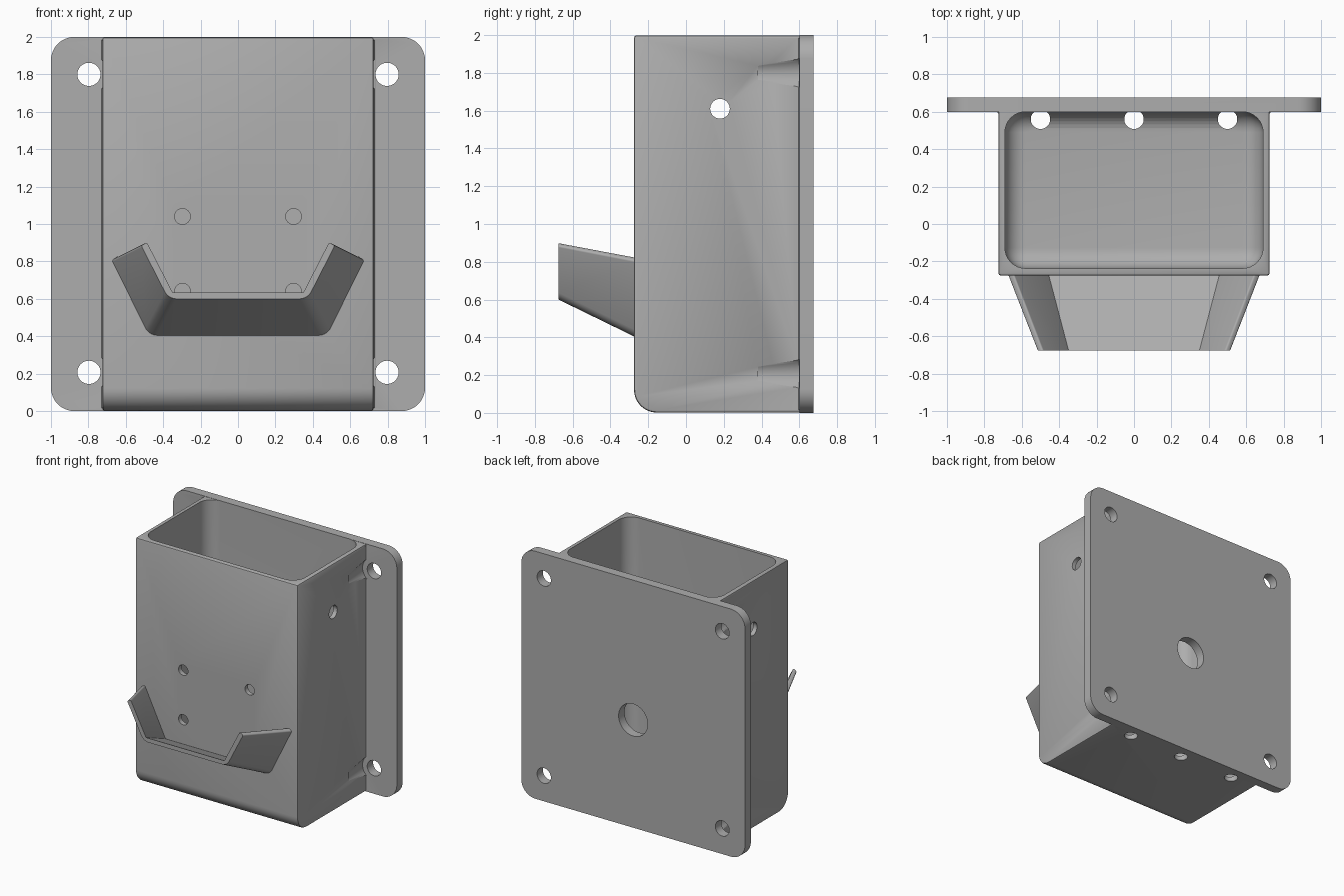
import bpy, bmesh, math
from mathutils import Matrix, Vector

cube = bpy.data.objects.get("Cube")
if cube:
    bpy.data.objects.remove(cube, do_unlink=True)

grey = bpy.data.materials.new("matte grey")
grey.use_nodes = True
COLOUR = (0.42, 0.42, 0.42, 1)
grey.diffuse_color = COLOUR
grey.node_tree.nodes["Principled BSDF"].inputs["Base Color"].default_value = COLOUR


def finish(name, bm):
    bmesh.ops.recalc_face_normals(bm, faces=bm.faces)
    mesh = bpy.data.meshes.new(name)
    bm.to_mesh(mesh)
    bm.free()
    mesh.materials.append(grey)
    ob = bpy.data.objects.new(name, mesh)
    bpy.context.collection.objects.link(ob)
    return ob


def box(low, high):
    bm = bmesh.new()
    low, high = Vector(low), Vector(high)
    bmesh.ops.create_cube(bm, size=1, matrix=Matrix.Translation((low + high) / 2)
                          @ Matrix.Diagonal((*(high - low), 1)))
    return bm


def bevel(bm, rule, width, segments):
    edges = [e for e in bm.edges if rule(e, (e.verts[0].co + e.verts[1].co) / 2)]
    bmesh.ops.bevel(bm, geom=edges, offset=width, segments=segments,
                    profile=0.5, affect='EDGES')


def along(edge, axis):
    d = edge.verts[1].co - edge.verts[0].co
    return abs(d[axis]) > 0.99 * d.length


def cylinder(axis, centre, r1, r2, depth):
    """Round cutter; r1 is the end on the negative side of the axis."""
    bm = bmesh.new()
    rot = {'x': Matrix.Rotation(math.pi / 2, 4, 'Y'),
           'y': Matrix.Rotation(-math.pi / 2, 4, 'X'),
           'z': Matrix.Identity(4)}[axis]
    bmesh.ops.create_cone(bm, cap_ends=True, segments=40, radius1=r1, radius2=r2,
                          depth=depth, matrix=Matrix.Translation(centre) @ rot)
    return finish("cutter", bm)


def combine(target, other, operation):
    mod = target.modifiers.new("combine", 'BOOLEAN')
    mod.operation, mod.solver, mod.object = operation, 'EXACT', other
    bpy.context.view_layer.objects.active = target
    bpy.ops.object.modifier_apply(modifier=mod.name)
    bpy.data.objects.remove(other, do_unlink=True)


def smooth(ob):
    bpy.ops.object.select_all(action='DESELECT')
    ob.select_set(True)
    bpy.context.view_layer.objects.active = ob
    bpy.ops.object.shade_smooth_by_angle(angle=math.radians(35))


# Mounting plate with rounded corners
BACK, SEAM, FRONT = 0.675, 0.60, -0.275
bm = box((-1, SEAM, 0), (1, BACK, 2))
bevel(bm, lambda e, m: along(e, 1), 0.125, 10)
bracket = finish("wall_bracket", bm)

# Housing with a large radius under the front and small edge rounding
bm = box((-0.725, FRONT, 0.002), (0.725, 0.64, 1.998))
bevel(bm, lambda e, m: along(e, 0) and m.y < 0 and m.z < 1, 0.12, 10)
bevel(bm, lambda e, m: m.y < 0.63 and e.calc_face_angle() > 1, 0.012, 2)
combine(bracket, finish("housing", bm), 'UNION')

# Small fillets where the housing meets the plate
for s in (-1, 1):
    bm = bmesh.new()
    outline = [(0.715, 0.61), (0.737, 0.61), (0.737, 0.60), (0.729, 0.596),
               (0.725, 0.588), (0.715, 0.588)]
    face = bm.faces.new([bm.verts.new((s * x, y, 0.015)) for x, y in outline])
    top = bmesh.ops.extrude_face_region(bm, geom=[face])["geom"]
    bmesh.ops.translate(bm, vec=(0, 0, 1.97),
                        verts=[v for v in top if isinstance(v, bmesh.types.BMVert)])
    combine(bracket, finish("fillet", bm), 'UNION')

# Open-topped cavity with rounded corners and floor
bm = box((-0.69, -0.237, 0.035), (0.69, SEAM, 2.3))
bevel(bm, lambda e, m: m.z < 2.2, 0.11, 8)
combine(bracket, finish("cavity", bm), 'DIFFERENCE')

# Screw holes through the plate, with tapered driver clearance in the housing
for x in (-0.797, 0.797):
    for z in (0.207, 1.8):
        combine(bracket, cylinder('y', (x, 0.65, z), 0.062, 0.062, 0.3), 'DIFFERENCE')
        combine(bracket, cylinder('y', (x, 0.49, z), 0.081, 0.103, 0.218), 'DIFFERENCE')

# Cable hole in the plate, side holes, front holes and drain holes
combine(bracket, cylinder('y', (0, 0.65, 0.87), 0.13, 0.13, 0.3), 'DIFFERENCE')
for x in (-0.71, 0.71):
    combine(bracket, cylinder('x', (x, 0.18, 1.61), 0.052, 0.052, 0.2), 'DIFFERENCE')
for x in (-0.297, 0.297):
    for z in (0.64, 1.04):
        combine(bracket, cylinder('y', (x, -0.25, z), 0.042, 0.042, 0.2), 'DIFFERENCE')
for x in (-0.5, 0, 0.5):
    combine(bracket, cylinder('z', (x, 0.56, 0.03), 0.052, 0.052, 0.2), 'DIFFERENCE')
smooth(bracket)

# Cradle: a thin trough section that narrows and rises away from the housing
def section(y, inner_tip, outer_tip, outer_low, inner_low):
    half = [inner_tip, outer_tip, outer_low]
    low = [inner_low, (-inner_low[0], inner_low[1])]
    ring = half + [(-x, z) for x, z in reversed(half)] + low[::-1]
    return [(x, y, z) for x, z in ring]


bm = bmesh.new()
rear = section(FRONT + 0.01, (0.645, 0.825), (0.678, 0.805), (0.478, 0.40), (0.458, 0.438))
fore = section(-0.675, (0.487, 0.902), (0.518, 0.885), (0.372, 0.60), (0.35, 0.635))
rings = [[bm.verts.new(p) for p in ring] for ring in (rear, fore)]
count = len(rear)
for i in range(count):
    j = (i + 1) % count
    bm.faces.new((rings[0][i], rings[0][j], rings[1][j], rings[1][i]))
for ring in rings:
    bm.faces.new(ring)
# Round the lower bends and the arm tips
bend = {frozenset((rings[0][i], rings[1][i])) for i in (2, 3)}
tips = {frozenset((rings[0][i], rings[1][i])) for i in (0, 1, 4, 5)}
bevel_edges = [e for e in bm.edges if frozenset(e.verts) in bend]
tip_edges = [e for e in bm.edges if frozenset(e.verts) in tips]
bmesh.ops.bevel(bm, geom=bevel_edges, offset=0.04, segments=5, profile=0.5, affect='EDGES')
bmesh.ops.bevel(bm, geom=[e for e in tip_edges if e.is_valid], offset=0.01, segments=3,
                profile=0.5, affect='EDGES')
smooth(finish("cradle", bm))
